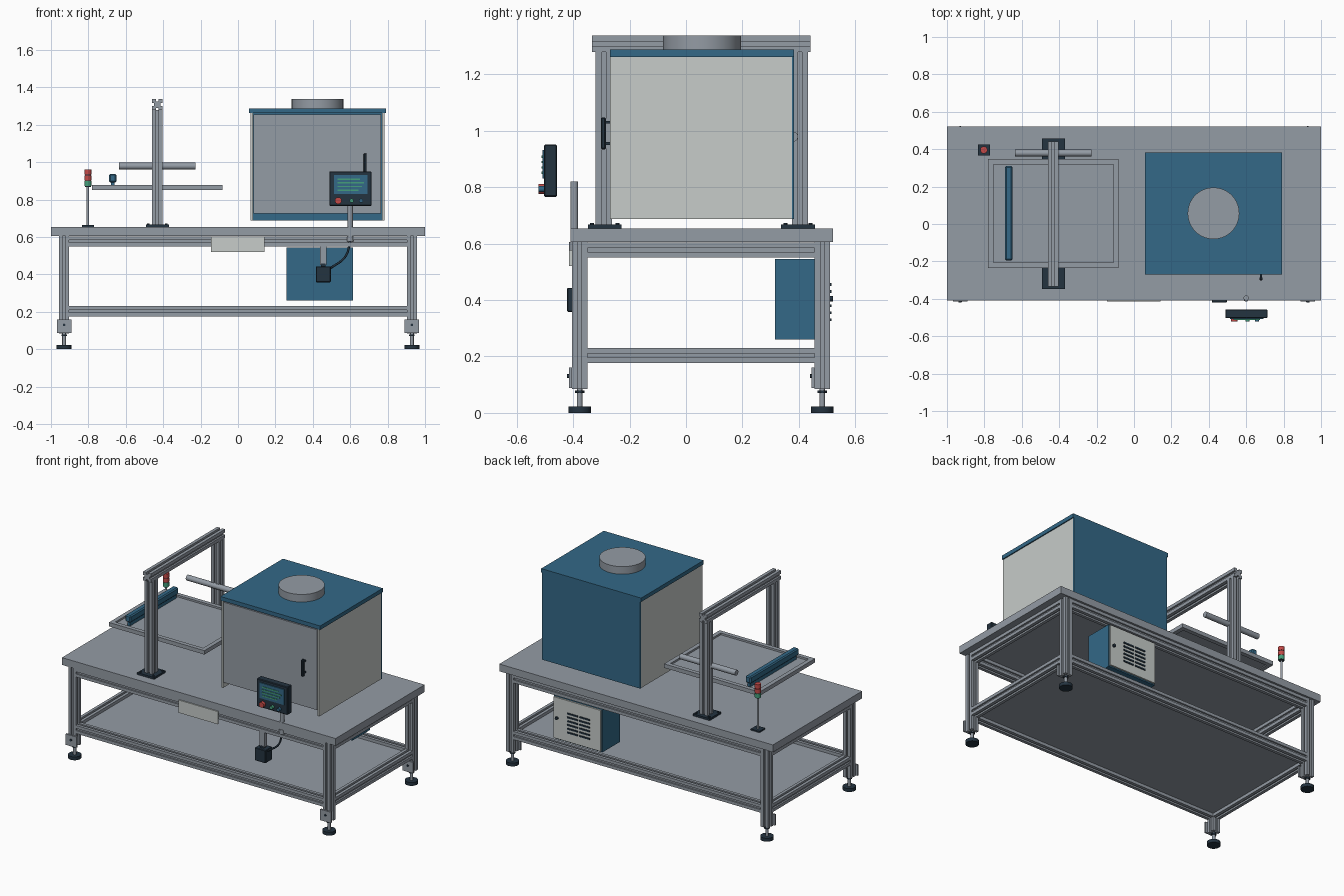
import bpy, bmesh, math
from mathutils import Matrix, Vector

if "Cube" in bpy.data.objects:
    bpy.data.objects.remove(bpy.data.objects["Cube"])


def material(name, rgb):
    lin = [c / 12.92 if c <= 0.04 else ((c + 0.055) / 1.055) ** 2.4 for c in rgb] + [1]
    m = bpy.data.materials.new(name)
    m.use_nodes = True
    m.diffuse_color = lin
    m.node_tree.nodes["Principled BSDF"].inputs["Base Color"].default_value = lin
    return m


GREY = material("aluminium grey", (0.58, 0.61, 0.645))
LIGHT = material("pale panel", (0.78, 0.80, 0.79))
BLUE = material("steel blue", (0.20, 0.41, 0.53))
DARK = material("dark slate", (0.14, 0.20, 0.25))
RED = material("signal red", (0.77, 0.29, 0.28))
GREEN = material("signal green", (0.27, 0.62, 0.48))


def finish(name, bm, mat, smooth=False):
    bmesh.ops.recalc_face_normals(bm, faces=bm.faces)
    me = bpy.data.meshes.new(name)
    bm.to_mesh(me)
    bm.free()
    me.materials.append(mat)
    ob = bpy.data.objects.new(name, me)
    bpy.context.collection.objects.link(ob)
    if smooth:
        bpy.ops.object.select_all(action='DESELECT')
        ob.select_set(True)
        bpy.context.view_layer.objects.active = ob
        bpy.ops.object.shade_smooth_by_angle(angle=math.radians(40))
    return ob


def box(name, xs, ys, zs, mat, bevel=0):
    bm = bmesh.new()
    bmesh.ops.create_cube(bm, size=1)
    for v in bm.verts:
        for i, (a, b) in enumerate((xs, ys, zs)):
            v.co[i] = a if v.co[i] < 0 else b
    if bevel:
        bmesh.ops.bevel(bm, geom=bm.edges[:], offset=bevel, segments=1, affect='EDGES')
    return finish(name, bm, mat)


def cyl(name, p, q, r, mat, sides=32):
    p, q = Vector(p), Vector(q)
    bm = bmesh.new()
    rot = (q - p).to_track_quat('Z', 'Y').to_matrix().to_4x4()
    bmesh.ops.create_cone(bm, cap_ends=True, segments=sides, radius1=r, radius2=r,
                          depth=(q - p).length, matrix=Matrix.Translation((p + q) / 2) @ rot)
    return finish(name, bm, mat, True)


def slotted_bar(name, axis, start, end, u, v, size):
    """Extrusion with one groove per side; u, v are the other two axes in order."""
    h, w, d = size / 2, size * 0.13, size * 0.2
    side = [(h, -h), (h, -w), (h - d, -w), (h - d, w), (h, w)]
    bm = bmesh.new()
    verts = []
    for k in range(4):
        for a, b in side:
            for _ in range(k):
                a, b = -b, a
            co = [u + a, v + b]
            co.insert(axis, start)
            verts.append(bm.verts.new(co))
    face = bm.faces.new(verts)
    top = bmesh.ops.extrude_face_region(bm, geom=[face])["geom"]
    shift = [0, 0, 0]
    shift[axis] = end - start
    bmesh.ops.translate(bm, vec=shift, verts=[g for g in top if isinstance(g, bmesh.types.BMVert)])
    return finish(name, bm, GREY)


# Bench frame
LEG_X, FRONT, BACK, BAR = 0.93, -0.377, 0.483, 0.054
box("table_top", (-1, 1), (-0.41, 0.521), (0.606, 0.654), GREY)
for y, row in ((FRONT, "front"), (BACK, "back")):
    for x, s in ((-LEG_X, "right"), (LEG_X, "left")):
        tag = row + "_" + s
        slotted_bar(tag + "_leg", 2, 0.085, 0.606, x, y, BAR)
        face = y - BAR / 2
        box(tag + "_foot_bracket", (x - 0.039, x + 0.039), (face - 0.011, face), (0.088, 0.16), GREY)
        cyl(tag + "_bracket_bolt", (x, face - 0.017, 0.13), (x, face - 0.011, 0.13), 0.007, DARK, 12)
        cyl(tag + "_foot_pad", (x, y, 0), (x, y, 0.022), 0.04, DARK)
        cyl(tag + "_foot_stem", (x, y, 0.022), (x, y, 0.085), 0.01, GREY, 16)
        cyl(tag + "_foot_nut", (x, y, 0.07), (x, y, 0.079), 0.017, DARK, 6)
    for z, level in ((0.577, "upper"), (0.203, "lower")):
        slotted_bar(row + "_" + level + "_rail", 0, -0.904, 0.904, y, z, BAR)
for x, s in ((-LEG_X, "right"), (LEG_X, "left")):
    for z, level in ((0.577, "upper"), (0.203, "lower")):
        slotted_bar(s + "_" + level + "_rail", 1, -0.35, 0.456, x, z, BAR)
box("lower_shelf", (-0.91, 0.91), (-0.356, 0.462), (0.197, 0.21), GREY)
box("front_plate", (-0.145, 0.142), (-0.414, -0.404), (0.52, 0.604), LIGHT)

# Enclosure, open underneath
box("enclosure_lid", (0.06, 0.79), (-0.27, 0.383), (1.262, 1.288), BLUE)
for x, s in ((0.067, "right"), (0.771, "left")):
    box("enclosure_side_" + s, (x, x + 0.012), (-0.27, 0.375), (0.688, 1.262), LIGHT)
box("enclosure_back", (0.067, 0.783), (0.375, 0.383), (0.688, 1.262), BLUE)
box("enclosure_door", (0.083, 0.765), (-0.268, -0.257), (0.725, 1.255), GREY)
box("door_handle", (0.671, 0.688), (-0.302, -0.284), (0.934, 1.047), DARK, 0.004)
for z in (0.95, 1.025):
    box("handle_mount", (0.674, 0.685), (-0.286, -0.268), (z, z + 0.01), DARK)
cyl("exhaust_collar", (0.425, 0.057, 1.288), (0.425, 0.057, 1.338), 0.138, GREY, 64)

# Gantry over the tray
for y, row in ((-0.291, "front"), (0.404, "back")):
    mid = y - 0.007 if y > 0 else y + 0.003
    box(row + "_gantry_base", (-0.493, -0.37), (mid - 0.06, mid + 0.06), (0.654, 0.667), DARK)
    slotted_bar(row + "_gantry_post", 2, 0.667, 1.28, -0.432, y, 0.058)
    for dx in (-0.048, 0.048):
        for dy in (-0.045, 0.045):
            cyl("base_bolt", (-0.432 + dx, mid + dy, 0.667), (-0.432 + dx, mid + dy, 0.673), 0.007, DARK, 12)
slotted_bar("gantry_beam", 1, -0.333, 0.441, -0.432, 1.308, 0.058)
cyl("cross_rod", (-0.635, 0.379, 0.979), (-0.228, 0.379, 0.979), 0.018, GREY)

# Tray with its blue bar
for y, row in ((-0.22, "front"), (0.333, "back")):
    box(row + "_tray_rail", (-0.78, -0.082), (y - 0.014, y + 0.014), (0.852, 0.878), GREY)
for x, s in ((-0.766, "right"), (-0.096, "left")):
    box(s + "_tray_rail", (x - 0.014, x + 0.014), (-0.206, 0.319), (0.852, 0.878), GREY)
box("tray_panel", (-0.752, -0.11), (-0.206, 0.319), (0.858, 0.866), GREY)
box("blue_bar", (-0.69, -0.65), (-0.195, 0.31), (0.892, 0.938), BLUE, 0.007)
box("blue_bar_neck", (-0.679, -0.661), (-0.185, 0.3), (0.866, 0.892), BLUE)

# Signal tower
TX, TY = -0.803, 0.396
box("tower_base", (TX - 0.032, TX + 0.032), (TY - 0.03, TY + 0.03), (0.654, 0.663), DARK)
cyl("tower_pole", (TX, TY, 0.663), (TX, TY, 0.872), 0.007, GREY, 16)
cyl("tower_core", (TX, TY, 0.868), (TX, TY, 0.955), 0.016, DARK)
for z, m, n in ((0.872, GREEN, "green"), (0.902, RED, "middle"), (0.933, RED, "top")):
    cyl(n + "_lamp", (TX, TY, z), (TX, TY, z + 0.027), 0.019, m)

# Control panel
box("control_panel", (0.488, 0.714), (-0.503, -0.457), (0.766, 0.951), DARK, 0.004)
box("panel_screen", (0.513, 0.692), (-0.509, -0.502), (0.83, 0.932), BLUE)
for i, length in enumerate((0.12, 0.14, 0.13, 0.11)):
    z = 0.908 - i * 0.019
    box("screen_line", (0.533, 0.533 + length), (-0.512, -0.508), (z - 0.004, z + 0.004), GREEN)
for x, m, r in ((0.536, RED, 0.018), (0.607, GREEN, 0.011), (0.658, BLUE, 0.011)):
    cyl("panel_button", (x, -0.503, 0.794), (x, -0.522, 0.794), r, m, 24)
cyl("panel_pole", (0.6, -0.396, 0.59), (0.6, -0.396, 0.82), 0.014, GREY)
cyl("pole_collar", (0.6, -0.396, 0.575), (0.6, -0.396, 0.606), 0.018, GREY)

# Pedal box, hanger and cable
box("switch_box", (0.417, 0.496), (-0.421, -0.35), (0.358, 0.443), DARK, 0.003)
box("switch_box_hanger", (0.438, 0.473), (-0.4, -0.372), (0.45, 0.552), GREY)
box("switch_box_cap", (0.444, 0.467), (-0.402, -0.37), (0.44, 0.457), DARK)
curve = bpy.data.curves.new("cable", 'CURVE')
curve.dimensions = '3D'
curve.bevel_depth = 0.006
curve.bevel_resolution = 2
path = curve.splines.new('BEZIER')
path.bezier_points.add(2)
for pt, co in zip(path.bezier_points, ((0.6, 0.58), (0.575, 0.497), (0.49, 0.43))):
    pt.co = (co[0], -0.396, co[1])
    pt.handle_left_type = pt.handle_right_type = 'AUTO'
curve.materials.append(DARK)
bpy.context.collection.objects.link(bpy.data.objects.new("cable", curve))

# Electrical cabinet at the back
box("cabinet_body", (0.26, 0.615), (0.316, 0.5), (0.26, 0.545), BLUE)
box("cabinet_door", (0.266, 0.609), (0.5, 0.511), (0.268, 0.539), LIGHT)
for col in (0.345, 0.433):
    for i in range(6):
        z = 0.325 + i * 0.025
        box("cabinet_vent", (col, col + 0.075), (0.511, 0.516), (z, z + 0.01), DARK)
cyl("cabinet_lock", (0.585, 0.511, 0.405), (0.585, 0.521, 0.405), 0.01, DARK, 16)
